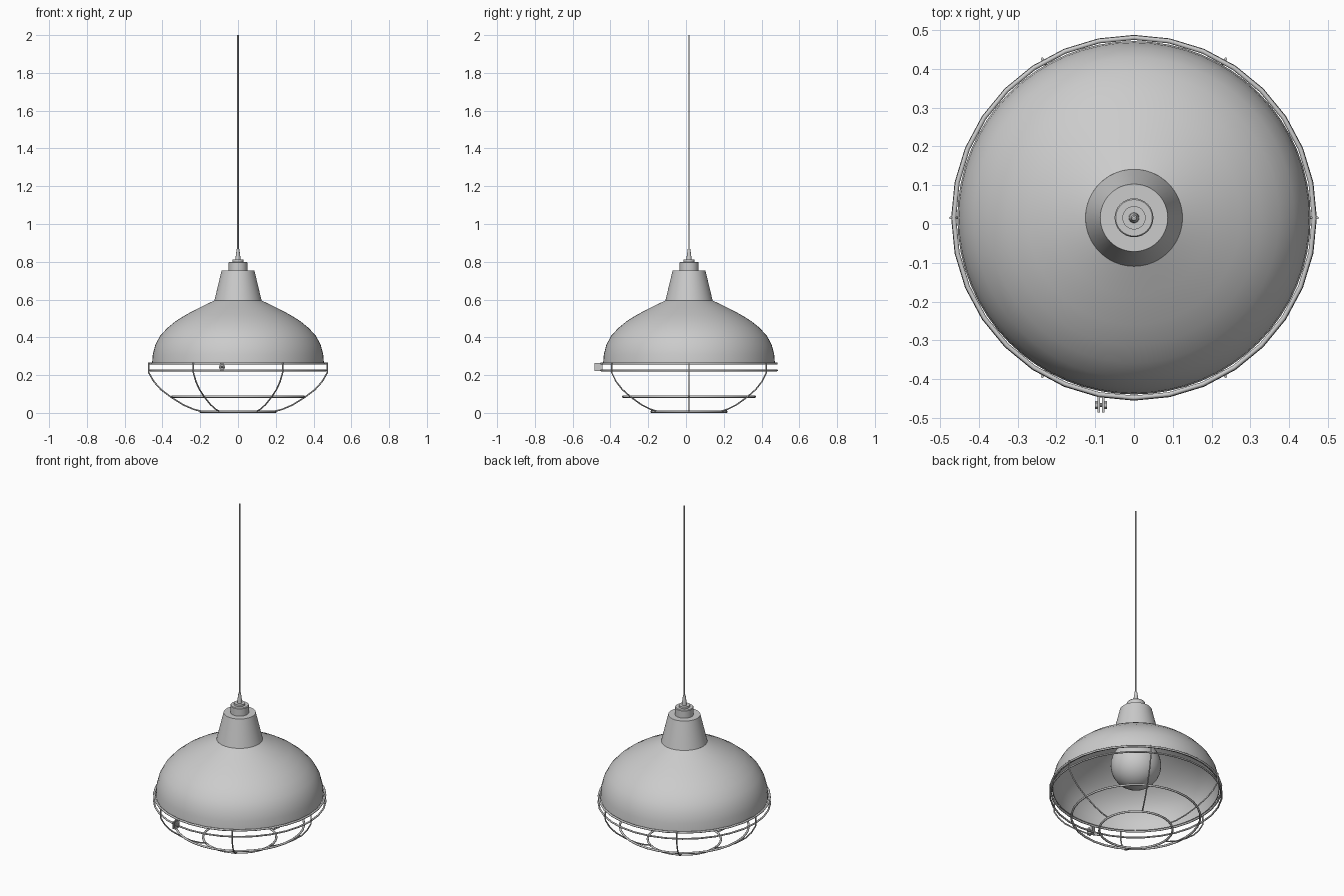
import bpy, bmesh, math
from mathutils import Vector

if "Cube" in bpy.data.objects:
    bpy.data.objects.remove(bpy.data.objects["Cube"])

CY = 0.016      # lamp axis sits slightly behind y = 0 because of the front clamp
SEG = 32


def finish(ob, angle=35):
    bpy.ops.object.select_all(action='DESELECT')
    ob.select_set(True)
    bpy.context.view_layer.objects.active = ob
    bpy.ops.object.shade_smooth_by_angle(angle=math.radians(angle))
    return ob


def lathe(name, profile, seg=SEG, closed=False):
    """Spin an (r, z) profile around the lamp axis."""
    bm = bmesh.new()
    vs = [bm.verts.new((r, CY, z)) for r, z in profile]
    for a, b in zip(vs, vs[1:] + vs[:1] if closed else vs[1:]):
        bm.edges.new((a, b))
    bmesh.ops.spin(bm, geom=bm.verts[:] + bm.edges[:], cent=(0, CY, 0),
                   axis=(0, 0, 1), angle=2 * math.pi, steps=seg)
    bmesh.ops.remove_doubles(bm, verts=bm.verts[:], dist=1e-5)
    bmesh.ops.recalc_face_normals(bm, faces=bm.faces[:])
    me = bpy.data.meshes.new(name)
    bm.to_mesh(me)
    bm.free()
    ob = bpy.data.objects.new(name, me)
    bpy.context.collection.objects.link(ob)
    return finish(ob)


def ring(name, r, z, wire):
    bpy.ops.mesh.primitive_torus_add(location=(0, CY, z), major_radius=r, minor_radius=wire,
                                     major_segments=SEG, minor_segments=8)
    ob = bpy.context.object
    ob.name = name
    return finish(ob, 50)


def wire(name, pts, radius):
    cu = bpy.data.curves.new(name, 'CURVE')
    cu.dimensions = '3D'
    cu.bevel_depth = radius
    cu.bevel_resolution = 1
    cu.use_fill_caps = True
    sp = cu.splines.new('POLY')
    sp.points.add(len(pts) - 1)
    for p, co in zip(sp.points, pts):
        p.co = (*co, 1)
    ob = bpy.data.objects.new(name, cu)
    bpy.context.collection.objects.link(ob)
    return ob


def cylinder_x(name, x, y, z, r, length, seg):
    bpy.ops.mesh.primitive_cylinder_add(vertices=seg, radius=r, depth=length,
                                        location=(x, y, z), rotation=(0, math.pi / 2, 0))
    bpy.context.object.name = name
    return finish(bpy.context.object)


# Domed shade, hollow with a thin wall, and its tapered neck
outer = [(0.455, 0.262), (0.451, 0.31), (0.438, 0.36), (0.413, 0.407), (0.374, 0.45),
         (0.328, 0.487), (0.275, 0.52), (0.20, 0.559), (0.125, 0.595)]
inner = [(r - 0.005, z - (0.004 if i else 0)) for i, (r, z) in enumerate(outer)]
lathe("shade", outer + inner[::-1], seg=64, closed=True)
lathe("neck", [(0.120, 0.591), (0.125, 0.595), (0.087, 0.753), (0, 0.753), (0, 0.748),
               (0.082, 0.748), (0.120, 0.591)], seg=48)

# Cap, cable gland and cable
lathe("cap", [(0, 0.75), (0.05, 0.75), (0.05, 0.796), (0.047, 0.80), (0.03, 0.80),
              (0.03, 0.811), (0, 0.811)])
lathe("cable_gland", [(0, 0.805), (0.014, 0.805), (0.012, 0.83), (0.007, 0.868), (0, 0.868)], seg=16)
lathe("cable", [(0, 0.85), (0.004, 0.85), (0.004, 2.0), (0, 2.0)], seg=10)

# Globe bulb with its stem and socket
R, BZ = 0.137, 0.408
globe = [(R * math.sin(math.radians(a)), BZ - R * math.cos(math.radians(a)))
         for a in range(0, 156, 10)]
globe[0] = (0, BZ - R)
lathe("bulb", globe + [(0.05, 0.56), (0.045, 0.60), (0, 0.60)])
lathe("socket", [(0, 0.59), (0.055, 0.59), (0.055, 0.75), (0, 0.75)])

# Guard cage: hoops
ring("guard_top_ring", 0.464, 0.262, 0.006)
ring("guard_upper_ring", 0.466, 0.225, 0.005)
ring("guard_middle_ring", 0.350, 0.086, 0.006)
ring("guard_bottom_ring", 0.199, 0.006, 0.006)

# Guard cage: six bent ribs
rib = [(0.472, 0.266), (0.472, 0.212), (0.445, 0.165), (0.408, 0.124), (0.354, 0.083),
       (0.29, 0.043), (0.235, 0.019), (0.20, 0.010)]
for i in range(6):
    a = i * math.pi / 3
    wire(f"guard_rib_{i + 1}",
         [(r * math.cos(a), CY + r * math.sin(a), z) for r, z in rib], 0.004)

# Clamp on the front: two ears and a cross bolt
CX, CZ = -0.085, 0.243
for s, side in ((-1, "left"), (1, "right")):
    bpy.ops.mesh.primitive_cube_add(size=1, location=(CX + s * 0.006, -0.464, CZ))
    ear = bpy.context.object
    ear.name = "clamp_ear_" + side
    ear.dimensions = (0.006, 0.042, 0.042)
    cylinder_x("clamp_bolt_head_" + side, CX + s * 0.012, -0.466, CZ, 0.010, 0.008, 6)
cylinder_x("clamp_bolt", CX, -0.466, CZ, 0.005, 0.032, 10)
